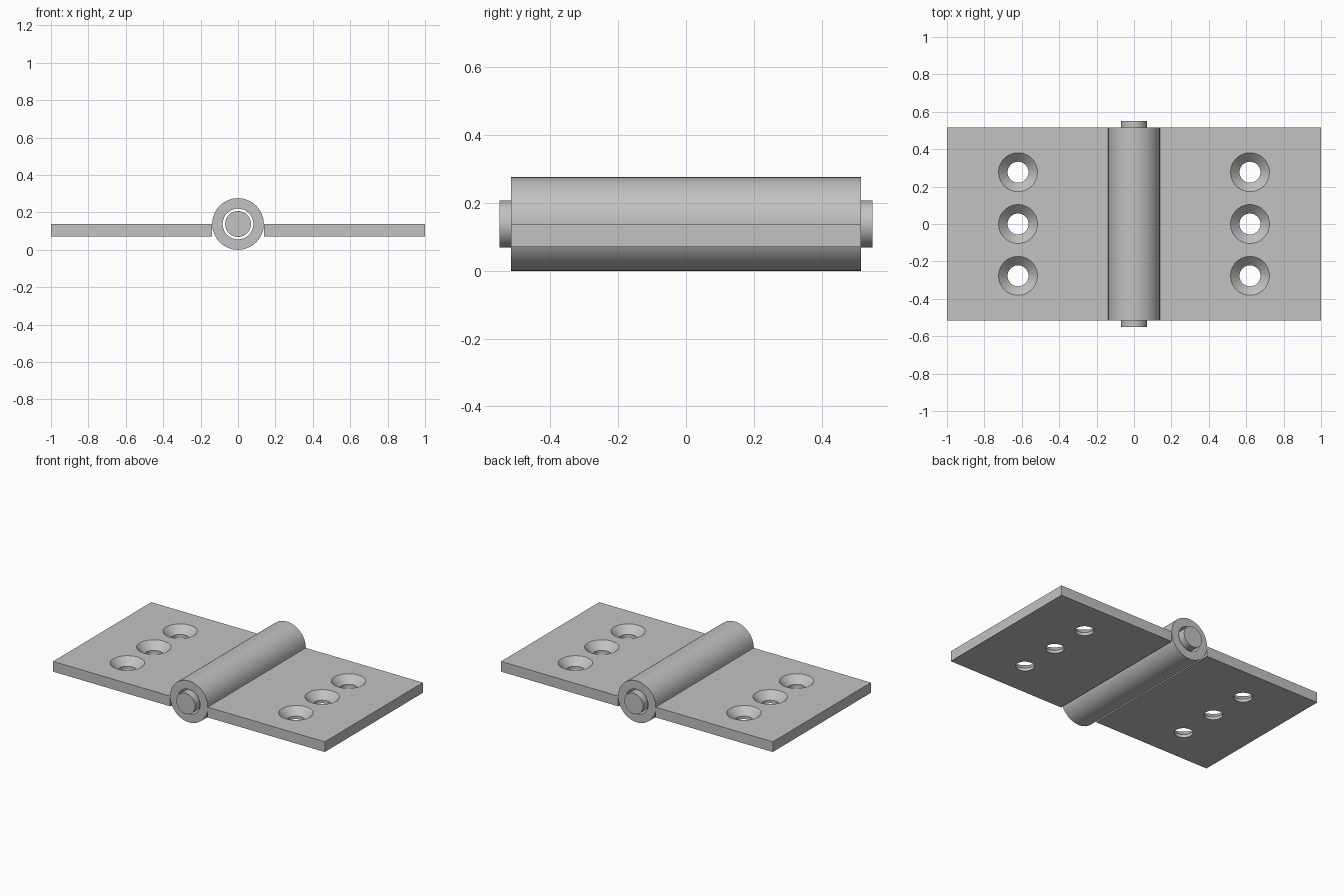
import bpy, bmesh, math
from mathutils import Vector, Matrix

cube = bpy.data.objects.get("Cube")
if cube:
    bpy.data.objects.remove(cube, do_unlink=True)

AXIS_Z = 0.138              # height of the pin axis, equal to the barrel radius
BARREL_R, BORE_R, PIN_R = 0.138, 0.082, 0.069
HALF_LEN, PIN_HALF = 0.516, 0.55
LEAF_BOTTOM, LEAF_TOP = 0.07, 0.138
HOLE_X, HOLE_PITCH = 0.62, 0.277
HOLE_R, SINK_R = 0.056, 0.104

steel = bpy.data.materials.new("steel_grey")
steel.use_nodes = True
colour = (0.54, 0.54, 0.54, 1)
steel.diffuse_color = colour
steel.node_tree.nodes["Principled BSDF"].inputs["Base Color"].default_value = colour


def make_object(name, bm):
    bmesh.ops.recalc_face_normals(bm, faces=bm.faces)
    mesh = bpy.data.meshes.new(name)
    bm.to_mesh(mesh)
    bm.free()
    mesh.materials.append(steel)
    obj = bpy.data.objects.new(name, mesh)
    bpy.context.collection.objects.link(obj)
    return obj


def activate(obj):
    bpy.ops.object.select_all(action='DESELECT')
    obj.select_set(True)
    bpy.context.view_layer.objects.active = obj


def lathe(bm, profile, matrix, closed=False, steps=64):
    """Turn a (radius, height) profile around z, then place it with matrix."""
    part = bmesh.new()
    verts = [part.verts.new((r, 0, h)) for r, h in profile]
    pairs = list(zip(verts, verts[1:]))
    if closed:
        pairs.append((verts[-1], verts[0]))
    edges = [part.edges.new(p) for p in pairs]
    bmesh.ops.spin(part, geom=verts + edges, cent=(0, 0, 0), axis=(0, 0, 1),
                   angle=math.tau, steps=steps, use_merge=True)
    bmesh.ops.remove_doubles(part, verts=part.verts, dist=1e-5)
    part.transform(matrix)
    temp = bpy.data.meshes.new("temp")
    part.to_mesh(temp)
    part.free()
    bm.from_mesh(temp)
    bpy.data.meshes.remove(temp)


def finish(obj):
    activate(obj)
    bpy.ops.object.shade_smooth_by_angle(angle=math.radians(30))


along_y = Matrix.Translation((0, 0, AXIS_Z)) @ Matrix.Rotation(math.pi / 2, 4, 'X')

# Hollow barrel
bm = bmesh.new()
lathe(bm, [(BORE_R, -HALF_LEN), (BARREL_R, -HALF_LEN),
           (BARREL_R, HALF_LEN), (BORE_R, HALF_LEN)], along_y, closed=True)
finish(make_object("barrel", bm))

# Loose pin through the barrel
bm = bmesh.new()
lathe(bm, [(0, -PIN_HALF), (PIN_R, -PIN_HALF),
           (PIN_R, PIN_HALF), (0, PIN_HALF)], along_y)
finish(make_object("pin", bm))

# Two leaves, each with three countersunk screw holes
for name, side in (("left_leaf", 1), ("right_leaf", -1)):
    inner, outer = BARREL_R, 1.0
    bm = bmesh.new()
    size = (outer - inner, 2 * HALF_LEN, LEAF_TOP - LEAF_BOTTOM)
    centre = Vector((side * (inner + outer) / 2, 0, (LEAF_TOP + LEAF_BOTTOM) / 2))
    bmesh.ops.create_cube(bm, size=1, matrix=Matrix.Translation(centre)
                          @ Matrix.Diagonal((*size, 1)))
    leaf = make_object(name, bm)

    # Screw-shaped cutters
    bm = bmesh.new()
    sink = SINK_R - HOLE_R
    profile = [(0, LEAF_BOTTOM - 0.05), (HOLE_R, LEAF_BOTTOM - 0.05),
               (HOLE_R, LEAF_TOP - sink), (SINK_R + 0.02, LEAF_TOP + 0.02),
               (0, LEAF_TOP + 0.02)]
    for row in (-1, 0, 1):
        lathe(bm, profile, Matrix.Translation((side * HOLE_X, row * HOLE_PITCH, 0)), steps=48)
    cutter = make_object("hole_cutter", bm)
    cutter.hide_render = True

    cut = leaf.modifiers.new("screw_holes", 'BOOLEAN')
    cut.operation = 'DIFFERENCE'
    cut.solver = 'EXACT'
    cut.object = cutter
    activate(leaf)
    bpy.ops.object.modifier_apply(modifier=cut.name)
    bpy.data.objects.remove(cutter, do_unlink=True)
    finish(leaf)
